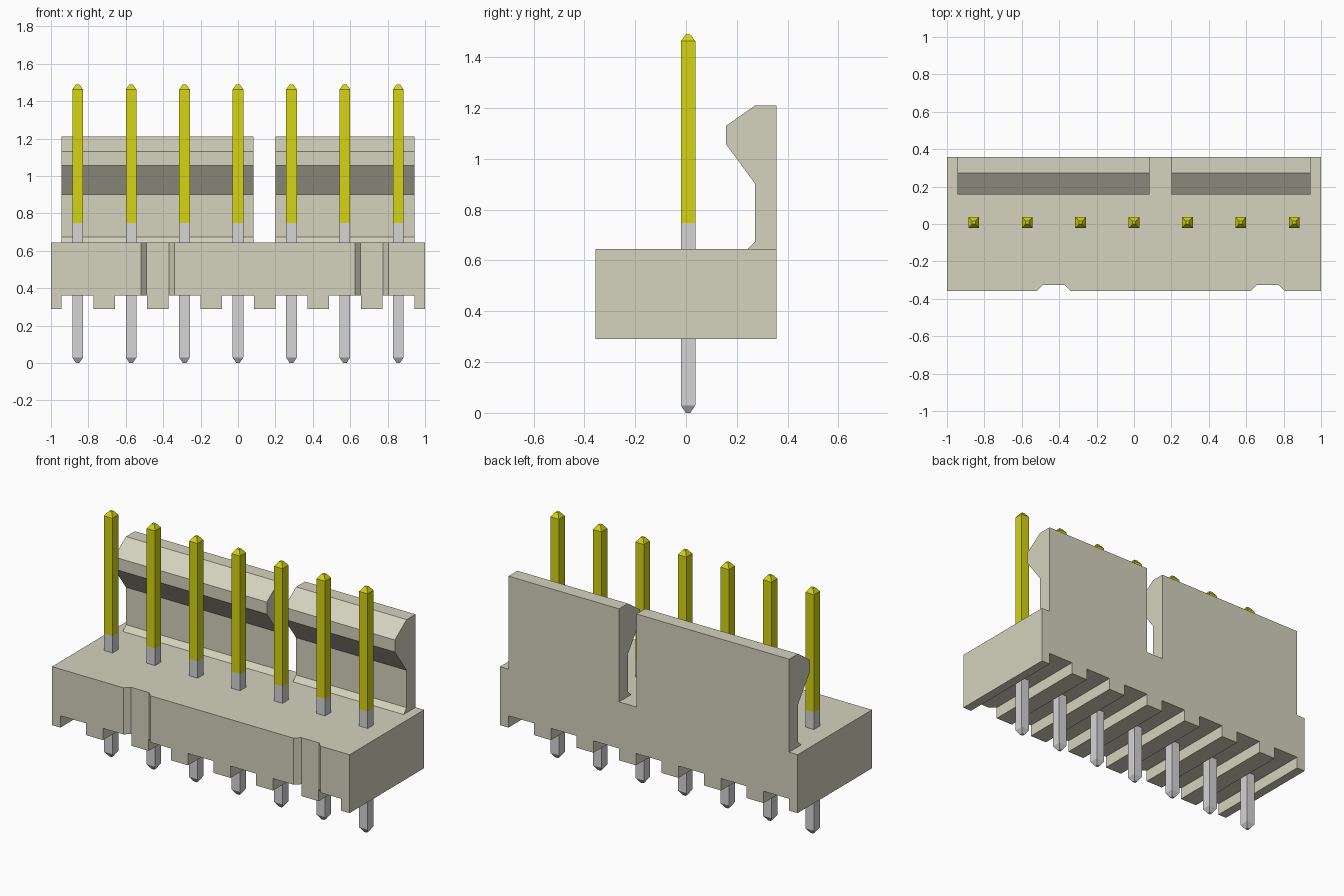
import bpy, bmesh
from mathutils import Vector

cube = bpy.data.objects.get("Cube")
if cube:
    bpy.data.objects.remove(cube, do_unlink=True)


def material(name, rgb):
    m = bpy.data.materials.new(name)
    m.use_nodes = True
    m.diffuse_color = (*rgb, 1)
    bsdf = next(n for n in m.node_tree.nodes if n.type == 'BSDF_PRINCIPLED')
    bsdf.inputs["Base Color"].default_value = (*rgb, 1)
    return m


CREAM = material("cream plastic", (0.66, 0.645, 0.51))
GOLD = material("gold plating", (0.66, 0.66, 0.006))
TIN = material("tin plating", (0.66, 0.66, 0.67))

PITCH = 2 / 7
PIN_X = [(i - 3) * PITCH for i in range(7)]
PIN_Y = 0.008
FRONT, BACK = -0.357, 0.357
FOOT_Z, FLOOR_Z, TOP_Z = 0.29, 0.362, 0.645


def prism(bm, points, offset):
    """Extrude a flat outline along an offset into a closed solid."""
    face = bm.faces.new([bm.verts.new(p) for p in points])
    ext = bmesh.ops.extrude_face_region(bm, geom=[face], use_keep_orig=True)
    verts = [v for v in ext["geom"] if isinstance(v, bmesh.types.BMVert)]
    bmesh.ops.translate(bm, verts=verts, vec=Vector(offset))


def finish(bm, name, *mats):
    bmesh.ops.recalc_face_normals(bm, faces=bm.faces[:])
    mesh = bpy.data.meshes.new(name)
    bm.to_mesh(mesh)
    bm.free()
    for m in mats:
        mesh.materials.append(m)
    obj = bpy.data.objects.new(name, mesh)
    bpy.context.collection.objects.link(obj)
    return obj


# Housing: outline with a slot under each pin, extruded front to back
outline = [(1, TOP_Z), (-1, TOP_Z), (-1, FOOT_Z)]
for x in PIN_X:
    a, b = x - 0.0857, x + 0.0857
    outline += [(a, FOOT_Z), (a, FLOOR_Z), (b, FLOOR_Z), (b, FOOT_Z)]
outline.append((1, FOOT_Z))
bm = bmesh.new()
prism(bm, [(x, FRONT, z) for x, z in outline], (0, BACK - FRONT, 0))
housing = finish(bm, "housing", CREAM)

# Two shallow bevelled grooves cut into the front of the housing
bm = bmesh.new()
for x in (-1.5 * PITCH, 2.5 * PITCH):
    trapezoid = [(-0.12, FRONT - 0.03), (-0.06, FRONT + 0.03),
                 (0.06, FRONT + 0.03), (0.12, FRONT - 0.03)]
    prism(bm, [(x + dx, y, 0.1) for dx, y in trapezoid], (0, 0, 0.8))
cutter = finish(bm, "groove_cutter", CREAM)
cutter.hide_render = True
mod = housing.modifiers.new("grooves", 'BOOLEAN')
mod.operation = 'DIFFERENCE'
mod.solver = 'EXACT'
mod.object = cutter
bpy.context.view_layer.objects.active = housing
housing.select_set(True)
bpy.ops.object.modifier_apply(modifier=mod.name)
bpy.data.objects.remove(cutter, do_unlink=True)

# Hooked latch walls standing flush with the back
hook = [(BACK, TOP_Z), (BACK, 1.21), (0.272, 1.21), (0.158, 1.13),
        (0.158, 1.057), (0.272, 0.902), (0.272, 0.675), (0.242, TOP_Z)]
for name, x0, x1 in (("latch_wall_right", -0.943, 0.083),
                     ("latch_wall_left", 0.2, 0.943)):
    bm = bmesh.new()
    prism(bm, [(x0, y, z) for y, z in hook], (x1 - x0, 0, 0))
    finish(bm, name, CREAM)

# Square pins with tapered ends, gold on the mating half
SECTIONS = [(0, 0.009), (0.03, 0.0285), (0.748, 0.0285), (1.463, 0.0285), (1.49, 0.009)]
for i, x in enumerate(PIN_X):
    bm = bmesh.new()
    rings = [[bm.verts.new((x + sx * h, PIN_Y + sy * h, z))
              for sx, sy in ((-1, -1), (1, -1), (1, 1), (-1, 1))]
             for z, h in SECTIONS]
    for lo, hi in zip(rings, rings[1:]):
        for k in range(4):
            n = (k + 1) % 4
            bm.faces.new((lo[k], lo[n], hi[n], hi[k]))
    bm.faces.new(rings[0])
    bm.faces.new(rings[-1])
    for f in bm.faces:
        f.material_index = int(f.calc_center_median().z > 0.75)
    finish(bm, f"pin_{i + 1}", TIN, GOLD)
